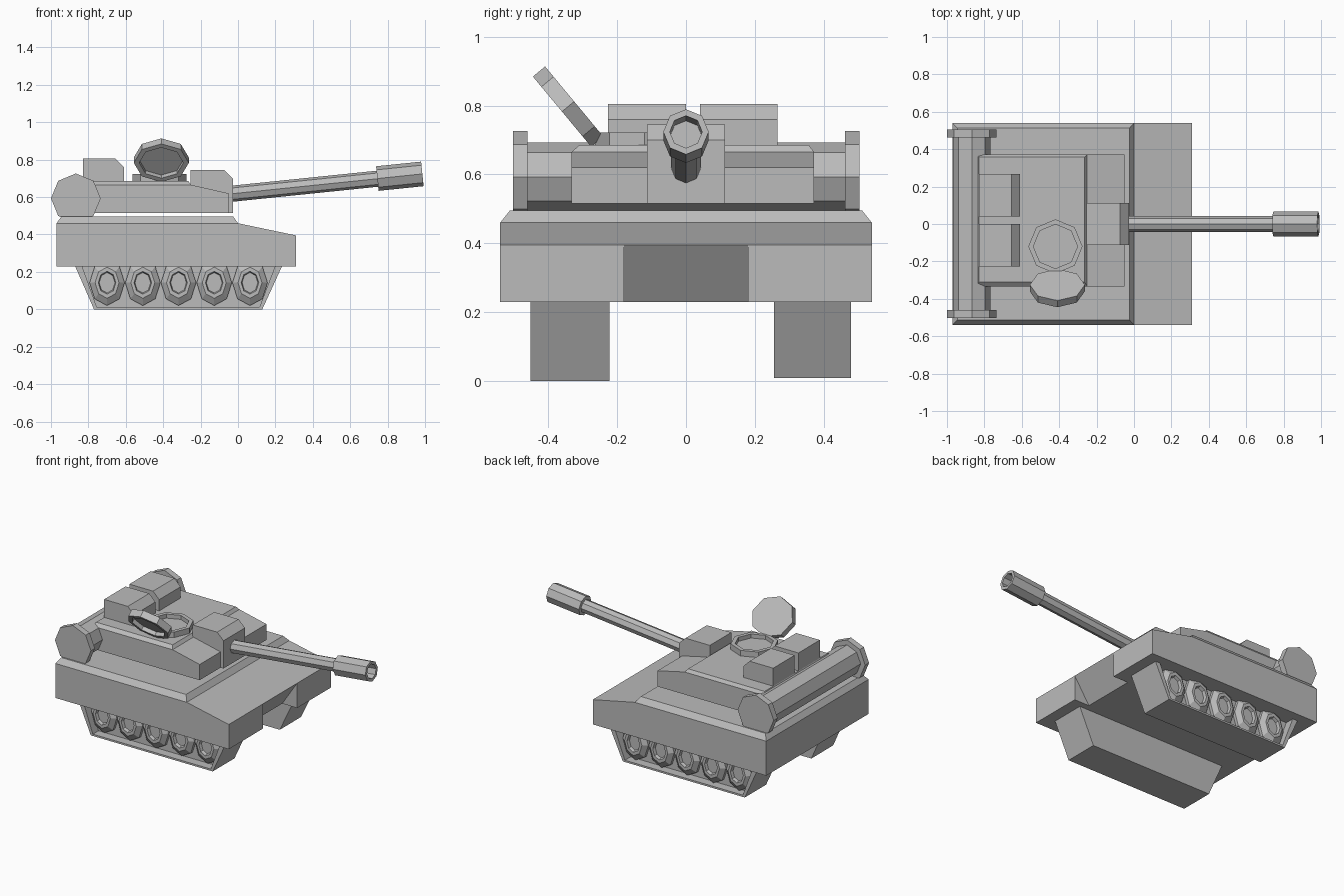
import bpy, bmesh, math
from mathutils import Vector

old = bpy.data.objects.get("Cube")
if old:
    bpy.data.objects.remove(old, do_unlink=True)

GREY = (0.5, 0.5, 0.5, 1)
paint = bpy.data.materials.new("plain grey")
paint.use_nodes = True
paint.diffuse_color = GREY
paint.node_tree.nodes["Principled BSDF"].inputs["Base Color"].default_value = GREY


def loft(name, rings):
    """Skin a closed solid through a list of point rings, capping both ends."""
    bm = bmesh.new()
    loops = [[bm.verts.new(p) for p in ring] for ring in rings]
    n = len(loops[0])
    for a, b in zip(loops, loops[1:]):
        for i in range(n):
            j = (i + 1) % n
            bm.faces.new((a[i], a[j], b[j], b[i]))
    bm.faces.new(loops[0][::-1])
    bm.faces.new(loops[-1])
    bmesh.ops.remove_doubles(bm, verts=bm.verts, dist=0.0001)
    bmesh.ops.recalc_face_normals(bm, faces=bm.faces)
    mesh = bpy.data.meshes.new(name)
    bm.to_mesh(mesh)
    bm.free()
    mesh.materials.append(paint)
    obj = bpy.data.objects.new(name, mesh)
    bpy.context.collection.objects.link(obj)
    return obj


def at_y(profile, y):
    return [(x, y, z) for x, z in profile]


def prism(name, profile, y0, y1):
    return loft(name, [at_y(profile, y0), at_y(profile, y1)])


def rect(x0, x1, y0, y1, z):
    return [(x0, y0, z), (x1, y0, z), (x1, y1, z), (x0, y1, z)]


def turned(name, origin, axis, u, steps, ratio=1.0):
    """Eight-sided turned part; steps are (radius, distance along axis)."""
    axis, u = Vector(axis).normalized(), Vector(u).normalized()
    v = axis.cross(u) * ratio
    angles = [math.tau * i / 8 for i in range(8)]
    return loft(name, [[Vector(origin) + axis * d + (u * math.cos(a) + v * math.sin(a)) * r
                        for a in angles] for r, d in steps])


# Hull, with an undercut nose between the tracks
def hull_section(y, nose):
    return at_y([(-0.97, 0.23), (nose, 0.23), (0.31, 0.395), (0, 0.46), (-0.97, 0.46)], y)


loft("hull", [hull_section(y, nose) for y, nose in (
    (-0.54, 0.31), (-0.18, 0.31), (-0.18, 0.2), (0.18, 0.2), (0.18, 0.31), (0.54, 0.31))])
loft("hull_deck", [rect(-0.97, 0, -0.54, 0.54, 0.46),
                   rect(-0.945, -0.025, -0.512, 0.512, 0.495)])

# Tracks with recessed outer sides and five wheels each
for side, inner, outer, base in (("right", -0.222, -0.452, 0), ("left", 0.255, 0.48, 0.008)):
    out = 1 if outer > 0 else -1
    rim = [(-0.875, 0.24), (-0.77, base), (0.13, base), (0.24, 0.24)]
    inset = [(-0.835, 0.235), (-0.755, base + 0.012), (0.115, base + 0.012), (0.2, 0.235)]
    floor = outer - out * 0.06
    loft(side + "_track", [at_y(rim, inner), at_y(rim, outer),
                           at_y(inset, outer), at_y(inset, floor)])
    for k in range(5):
        turned(f"{side}_wheel_{k + 1}", (-0.7 + 0.191 * k, floor, 0.142), (0, out, 0), (1, 0, 0),
               [(0.094, 0), (0.094, 0.02), (0.064, 0.045), (0.047, 0.045), (0.042, 0.025)], 1.3)

# Turret body, raised roof and gun mantlet
prism("turret_body", [(-0.84, 0.515), (-0.05, 0.515), (-0.05, 0.62), (-0.25, 0.665),
                      (-0.84, 0.665)], -0.333, 0.372)
loft("turret_roof", [rect(-0.84, -0.25, -0.333, 0.372, 0.665),
                     rect(-0.83, -0.265, -0.31, 0.357, 0.685)])
prism("gun_mantlet", [(-0.255, 0.515), (-0.028, 0.515), (-0.028, 0.7), (-0.075, 0.745),
                      (-0.255, 0.745)], -0.113, 0.113)

# Gun barrel and hollow muzzle
gun_axis, gun_up = (1, 0, 0.103), (-0.103, 0, 1)
turned("gun_barrel", (-0.08, 0, 0.613), gun_axis, gun_up, [(0.043, 0), (0.043, 0.87)])
turned("gun_muzzle", (0.745, 0, 0.699), gun_axis, gun_up,
       [(0.066, 0), (0.066, 0.242), (0.047, 0.242), (0.047, 0.1)])

# Hatch ring and open lid
turned("hatch_ring", (-0.42, -0.12, 0.67), (0, 0, 1), (1, 0, 0),
       [(0.145, 0), (0.145, 0.052), (0.118, 0.052), (0.118, 0.025)])
turned("hatch_lid", (-0.41, -0.325, 0.812), (0, -0.77, -0.64), (1, 0, 0),
       [(0.147, 0), (0.147, 0.046), (0.118, 0.046), (0.118, 0.02)], 0.9)

# Stowage boxes on the turret roof
box = [(-0.83, 0.67), (-0.61, 0.67), (-0.61, 0.76), (-0.655, 0.805), (-0.83, 0.805)]
for name, y in (("right_stowage_box", -0.226), ("left_stowage_box", 0.04)):
    prism(name, box, y, y + 0.226)

# Rear drum with wider end caps
turned("rear_drum", (-0.867, -0.48, 0.593), (0, 1, 0), (0, 0, 1), [(0.1, 0), (0.1, 0.96)])
for name, y in (("right_drum_cap", -0.502), ("left_drum_cap", 0.462)):
    turned(name, (-0.867, y, 0.593), (0, 1, 0), (0, 0, 1), [(0.133, 0), (0.133, 0.042)])
